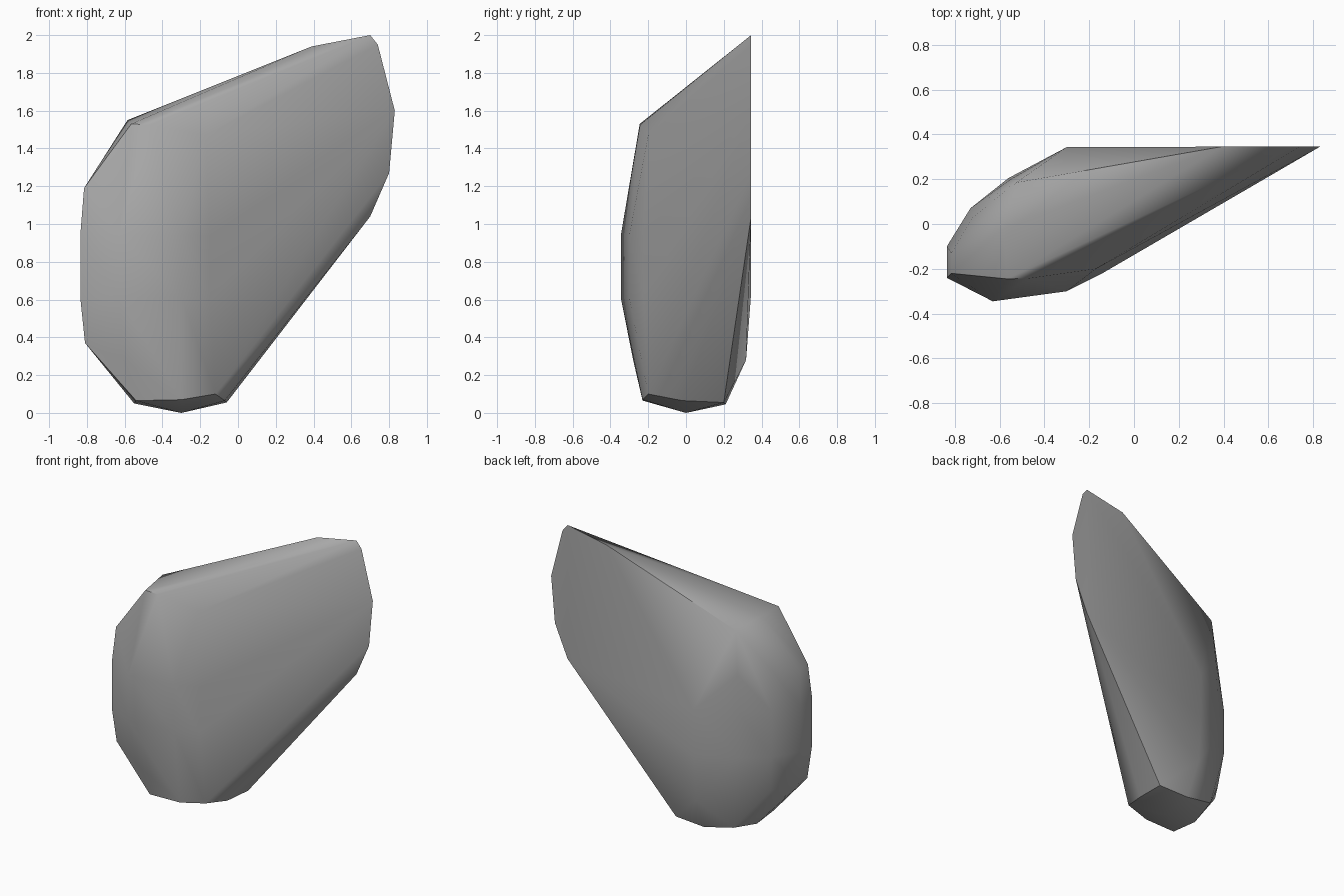
import bpy
import bmesh
import math

cube = bpy.data.objects.get("Cube")
if cube:
    bpy.data.objects.remove(cube, do_unlink=True)

# Flat back tip that leans out to the upper side
tip = [(.70, 2), (.39, 1.94), (.74, 1.95), (.83, 1.6), (.80, 1.27), (.70, 1.04)]
points = [(x, .345, z) for x, z in tip]

# Widest belt of the boulder, repeated at two heights
belt = [(-.3, .343), (-.56, .205), (-.73, .07), (-.835, -.1), (-.835, -.24),
        (-.63, -.345), (-.3, -.3), (-.15, -.225)]
points += [(x, y, z) for x, y in belt for z in (.61, .94)]

# Upper shoulder and the chipped top
points += [(-.815, -.22, 1.19), (-.815, -.13, 1.19), (-.72, .03, 1.2),
           (-.55, .2, 1.2), (-.565, -.245, 1.53), (-.585, -.02, 1.55),
           (-.525, .185, 1.51), (-.47, -.243, 1.525), (-.17, -.2, 1.47)]

# Lower shoulder
points += [(-.81, -.22, .37), (-.81, -.12, .37), (-.7, .04, .35),
           (-.53, .19, .28), (-.3, .318, .28), (-.6, -.28, .28)]

# Faceted foot
points += [(-.54, -.23, .065), (-.3, -.23, .07), (-.12, -.2, .1),
           (-.07, -.02, .065), (-.06, .2, .055), (-.29, .21, .045),
           (-.51, .19, .09), (-.55, -.02, .05), (-.3, 0, 0)]

# Wrap the corners into one solid stone
bm = bmesh.new()
for p in points:
    bm.verts.new(p)
bmesh.ops.convex_hull(bm, input=bm.verts)
loose = [v for v in bm.verts if not v.link_faces]
bmesh.ops.delete(bm, geom=loose, context='VERTS')
bmesh.ops.dissolve_limit(bm, angle_limit=math.radians(1),
                         verts=bm.verts, edges=bm.edges)
bmesh.ops.recalc_face_normals(bm, faces=bm.faces)
mesh = bpy.data.meshes.new("boulder")
bm.to_mesh(mesh)
bm.free()

boulder = bpy.data.objects.new("boulder", mesh)
bpy.context.collection.objects.link(boulder)

# Stone colour
stone = bpy.data.materials.new("stone grey")
stone.use_nodes = True
colour = (.4, .4, .4, 1)
stone.diffuse_color = colour
stone.node_tree.nodes["Principled BSDF"].inputs["Base Color"].default_value = colour
mesh.materials.append(stone)

# Smooth faces with crisp chipped edges
bpy.ops.object.select_all(action='DESELECT')
boulder.select_set(True)
bpy.context.view_layer.objects.active = boulder
bpy.ops.object.shade_smooth_by_angle(angle=math.radians(35))
